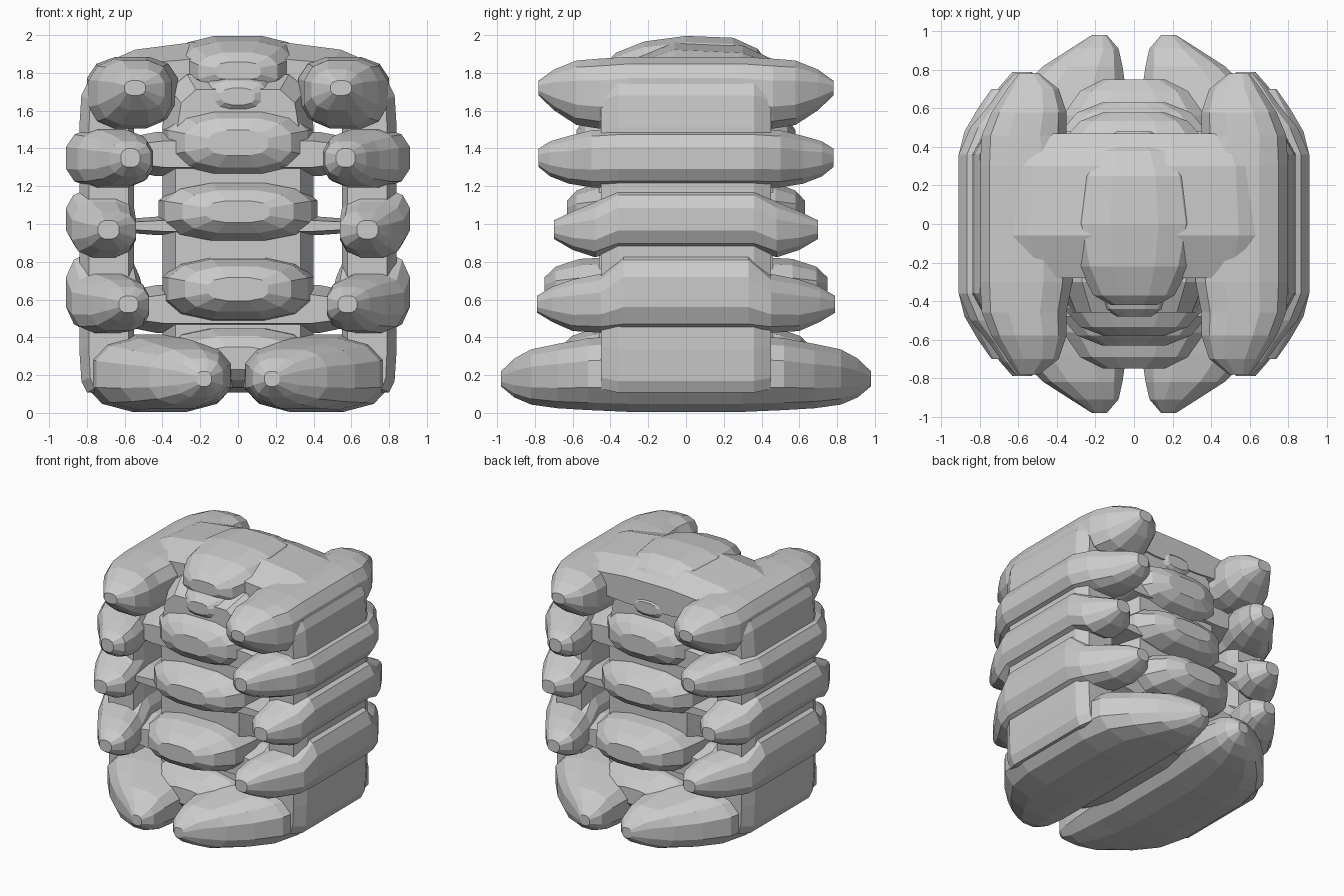
import bpy, bmesh
from math import sin, cos, pi, copysign


def power(v, p):
    return copysign(abs(v) ** p, v)


def loft(name, sections, sides=12, square=0.75, mirror=False):
    """Skin rounded sections (y, x_in, x_out, z_low, z_high) set along y."""
    bm = bmesh.new()
    rings = []
    for y, x0, x1, z0, z1 in sections:
        ring = []
        for i in range(sides):
            a = 2 * pi * (i + 0.5) / sides
            ring.append(bm.verts.new((
                (x0 + x1) / 2 + (x1 - x0) / 2 * power(cos(a), square) / cos(pi / sides) ** square,
                y,
                (z0 + z1) / 2 + (z1 - z0) / 2 * power(sin(a), square))))
        rings.append(ring)
    for a, b in zip(rings, rings[1:]):
        for i in range(sides):
            j = (i + 1) % sides
            bm.faces.new((a[i], a[j], b[j], b[i]))
    bm.faces.new(rings[0])
    bm.faces.new(rings[-1])
    bmesh.ops.recalc_face_normals(bm, faces=bm.faces)
    mesh = bpy.data.meshes.new(name)
    bm.to_mesh(mesh)
    bm.free()
    obj = bpy.data.objects.new(name, mesh)
    bpy.context.collection.objects.link(obj)
    if mirror:
        obj.modifiers.new("mirror", 'MIRROR')
    return obj


def both_ways(half):
    """Repeat a half list of sections on the -y side."""
    return [(-s[0], *s[1:]) for s in reversed(half)] + half


# Side rolls, bottom to top, curving inward towards the front and back
side_rolls = {
    "base_roll": [(0.3, 0.03, 0.80, 0.00, 0.42), (0.52, 0.03, 0.75, 0.01, 0.40),
                  (0.68, 0.04, 0.62, 0.02, 0.37), (0.82, 0.06, 0.47, 0.04, 0.34),
                  (0.91, 0.08, 0.33, 0.08, 0.29), (0.98, 0.14, 0.22, 0.14, 0.22)],
    "lower_roll": [(0.33, 0.52, 0.91, 0.42, 0.86), (0.45, 0.50, 0.88, 0.42, 0.74),
                   (0.60, 0.47, 0.78, 0.43, 0.71), (0.71, 0.47, 0.70, 0.48, 0.67),
                   (0.79, 0.53, 0.63, 0.53, 0.62)],
    "middle_roll": [(0.36, 0.55, 0.91, 0.86, 1.19), (0.48, 0.54, 0.88, 0.82, 1.12),
                    (0.60, 0.54, 0.81, 0.86, 1.07), (0.70, 0.63, 0.74, 0.92, 1.02)],
    "upper_roll": [(0.36, 0.50, 0.91, 1.19, 1.51), (0.50, 0.46, 0.85, 1.19, 1.50),
                   (0.62, 0.45, 0.75, 1.21, 1.47), (0.72, 0.46, 0.68, 1.25, 1.44),
                   (0.78, 0.52, 0.62, 1.30, 1.40)],
    "shoulder_roll": [(0.30, 0.32, 0.80, 1.52, 1.89), (0.46, 0.35, 0.79, 1.50, 1.88),
                      (0.58, 0.35, 0.74, 1.52, 1.87), (0.70, 0.39, 0.66, 1.60, 1.82),
                      (0.78, 0.49, 0.60, 1.68, 1.76)],
}
for name, half in side_rolls.items():
    loft(name, both_ways(half), mirror=True)

# Rounded rolls down the middle: (half width, reach, low, high)
centre_rolls = {
    "centre_base": (0.40, 0.66, 0.12, 0.46),
    "centre_lower": (0.40, 0.75, 0.48, 0.83),
    "centre_middle": (0.42, 0.63, 0.90, 1.23),
    "centre_upper": (0.40, 0.58, 1.24, 1.62),
    "centre_neck": (0.22, 0.48, 1.55, 1.80),
}
for name, (w, reach, lo, hi) in centre_rolls.items():
    h = hi - lo
    half = [(reach * k, -w * s, w * s, lo + h * t, hi - h * t)
            for k, s, t in ((0.5, 1, 0), (0.75, 0.92, 0.03), (0.92, 0.7, 0.15), (1, 0.4, 0.32))]
    loft(name, both_ways(half))

# Crown lump and the sloping bridge out to the shoulders
loft("crown", [(-0.42, -0.12, 0.12, 1.76, 1.86), (-0.37, -0.21, 0.21, 1.70, 1.91),
               (-0.22, -0.29, 0.29, 1.68, 1.97), (0.0, -0.34, 0.34, 1.66, 2.0),
               (0.25, -0.30, 0.30, 1.66, 1.99), (0.38, -0.22, 0.22, 1.70, 1.93),
               (0.43, -0.12, 0.12, 1.76, 1.86)])
loft("shoulder_bridge", [(-0.28, -0.66, 0.66, 1.66, 1.88), (-0.06, -0.72, 0.72, 1.62, 1.97),
                         (0.30, -0.70, 0.70, 1.62, 1.95), (0.47, -0.62, 0.62, 1.66, 1.87)],
     square=0.9)

# Inner core, side walls and the bars that tie them together
loft("core", both_ways([(0.3, -0.40, 0.40, 0.10, 1.80), (0.46, -0.33, 0.33, 0.12, 1.72)]),
     square=0.3)
loft("side_wall", both_ways([(0.36, 0.55, 0.84, 0.10, 1.75), (0.45, 0.58, 0.79, 0.12, 1.72)]),
     square=0.25, mirror=True)
for z, h in ((0.55, 0.13), (0.99, 0.05), (1.37, 0.12)):
    loft("tie_bar", both_ways([(0.3, -0.62, 0.62, z - h, z + h),
                               (0.48, -0.56, 0.56, z - h * 0.6, z + h * 0.6)]), sides=8, square=0.4)
